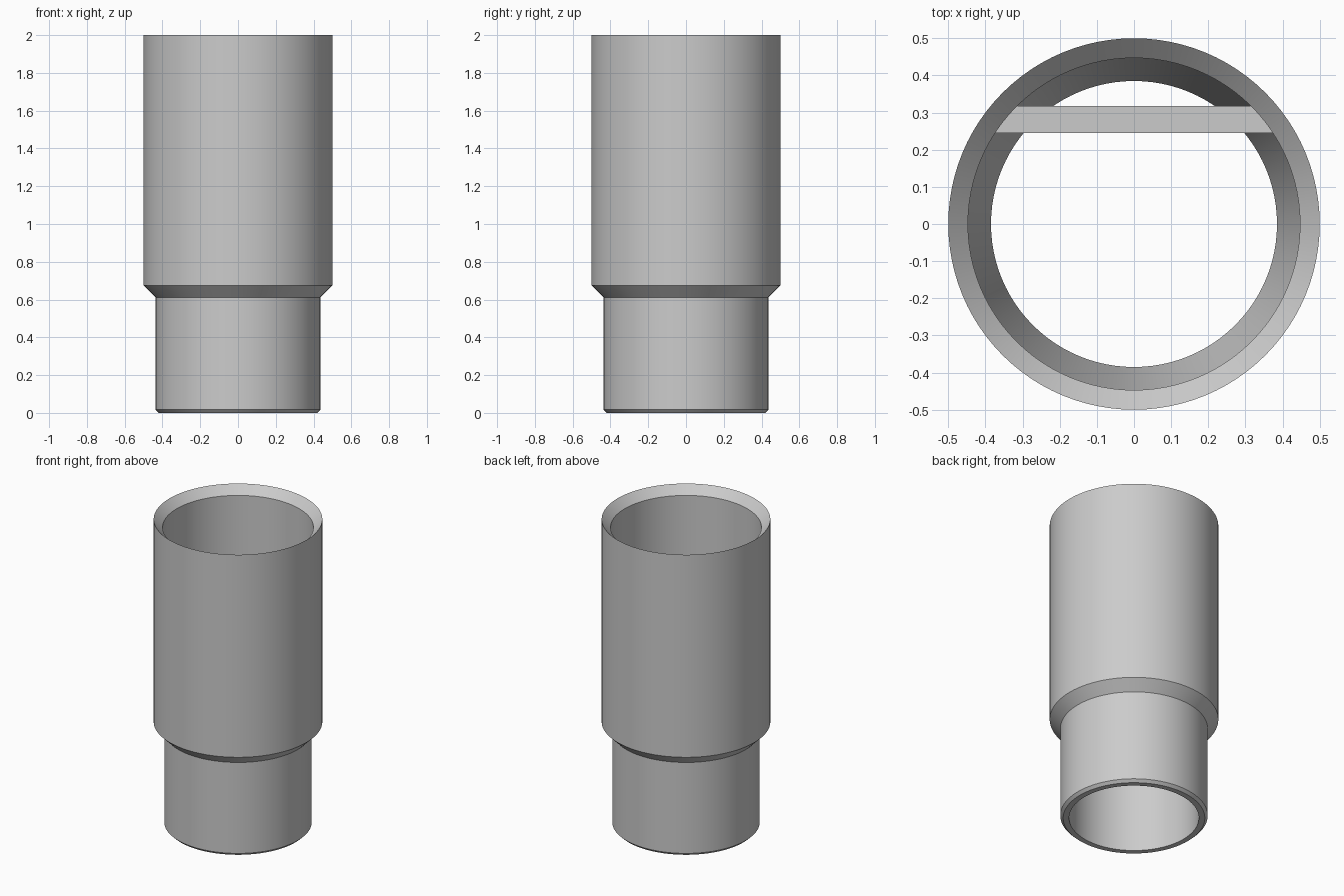
import bpy
import bmesh
import math

cube = bpy.data.objects.get("Cube")
if cube:
    bpy.data.objects.remove(cube, do_unlink=True)

SIDES = 96

# Single plain grey
grey = bpy.data.materials.new("plain grey")
grey.use_nodes = True
colour = (0.6, 0.6, 0.6, 1)
grey.diffuse_color = colour
grey.node_tree.nodes["Principled BSDF"].inputs["Base Color"].default_value = colour


def add_object(name, bm):
    bmesh.ops.recalc_face_normals(bm, faces=bm.faces)
    mesh = bpy.data.meshes.new(name)
    bm.to_mesh(mesh)
    bm.free()
    mesh.materials.append(grey)
    obj = bpy.data.objects.new(name, mesh)
    bpy.context.collection.objects.link(obj)
    return obj


def lathe(name, profile):
    """Revolve a closed (radius, height) profile around z."""
    bm = bmesh.new()
    rings = []
    for r, z in profile:
        angles = [2 * math.pi * i / SIDES for i in range(SIDES)]
        rings.append([bm.verts.new((r * math.cos(a), r * math.sin(a), z)) for a in angles])
    for k, ring in enumerate(rings):
        nxt = rings[(k + 1) % len(rings)]
        for i in range(SIDES):
            j = (i + 1) % SIDES
            bm.faces.new((ring[i], ring[j], nxt[j], nxt[i]))
    return add_object(name, bm)


# Stepped tube: outer wall upwards, then the bore downwards
tube = lathe("stepped_tube", [
    (0.42, 0), (0.437, 0.017), (0.437, 0.612), (0.5, 0.675), (0.5, 2),
    (0.447, 1.947), (0.447, 1.0), (0.385, 0.65), (0.385, 0),
])
bpy.ops.object.select_all(action="DESELECT")
tube.select_set(True)
bpy.context.view_layer.objects.active = tube
bpy.ops.object.shade_smooth_by_angle(angle=math.radians(8))

# Cross bar inside the bore, its slanted ends sunk into the wall
bm = bmesh.new()
reach = 0.47
outline = []
for y, order in ((0.245, (-1, 1)), (0.317, (1, -1))):
    x = math.sqrt(reach ** 2 - y ** 2)
    outline += [bm.verts.new((s * x, y, 1.0)) for s in order]
base = bm.faces.new(outline)
top = bmesh.ops.extrude_face_region(bm, geom=[base])["geom"]
verts = [g for g in top if isinstance(g, bmesh.types.BMVert)]
bmesh.ops.translate(bm, verts=verts, vec=(0, 0, 0.072))
if not base.is_valid or len(bm.faces) < 6:
    bm.faces.new(outline)
add_object("cross_bar", bm)
